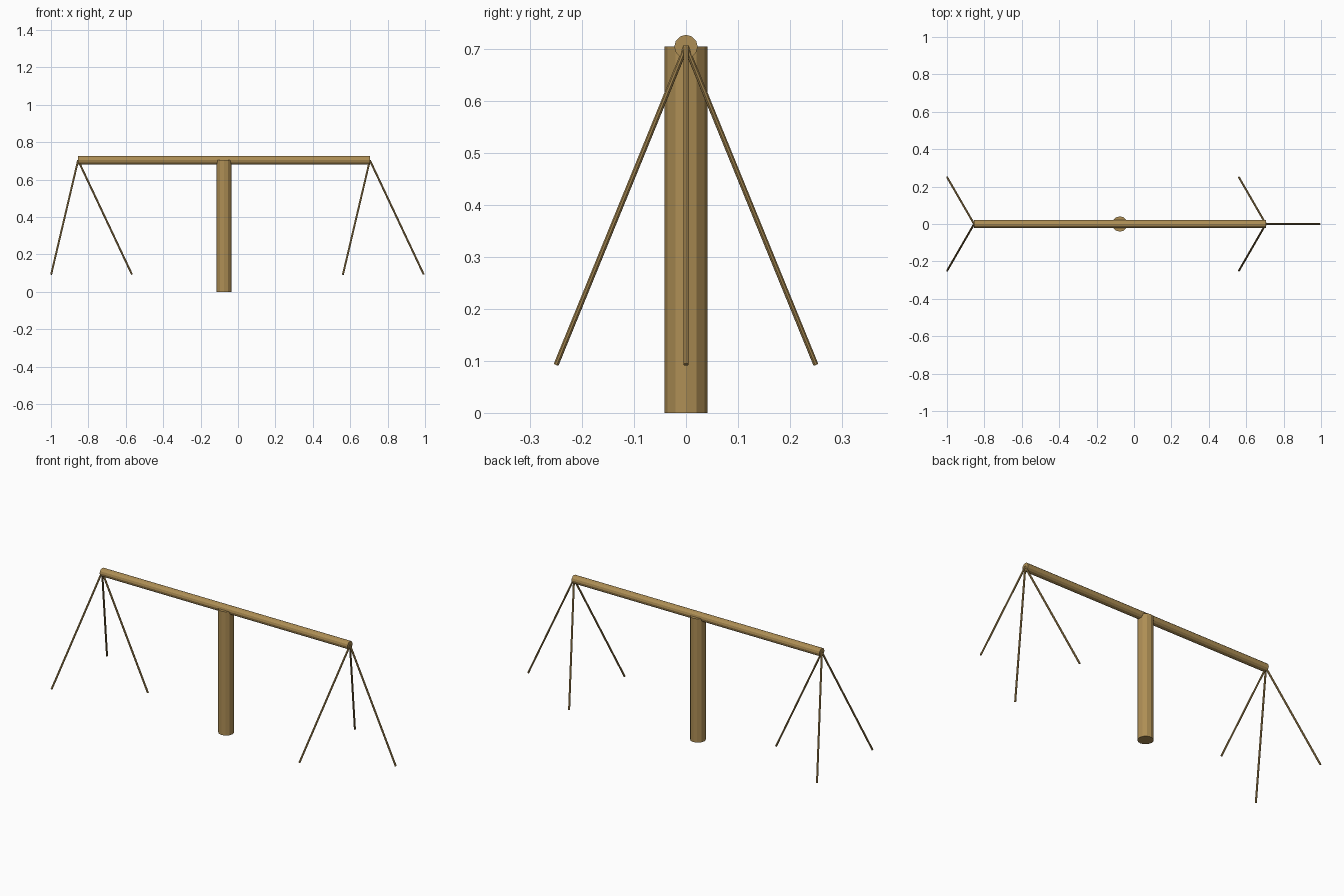
import bpy
from math import cos, sin, radians
from mathutils import Vector

if "Cube" in bpy.data.objects:
    bpy.data.objects.remove(bpy.data.objects["Cube"])

wood = bpy.data.materials.new("wood")
wood.diffuse_color = (0.42, 0.27, 0.09, 1)
wood.use_nodes = True
wood.node_tree.nodes["Principled BSDF"].inputs["Base Color"].default_value = wood.diffuse_color

TOP = 0.704          # beam axis height
CENTRE = -0.075      # post position
ENDS = {"left": -0.855, "right": 0.705}


def rod(name, a, b, radius, sides):
    """Flat-shaded cylinder running from a to b."""
    a, b = Vector(a), Vector(b)
    axis = b - a
    bpy.ops.mesh.primitive_cylinder_add(vertices=sides, radius=radius,
                                        depth=axis.length, location=(a + b) / 2)
    ob = bpy.context.object
    ob.rotation_euler = axis.to_track_quat('Z', 'Y').to_euler()
    ob.name = name
    ob.data.materials.append(wood)
    return ob


# Post and beam
rod("post", (CENTRE, 0, 0), (CENTRE, 0, TOP), 0.041, 12)
rod("beam", (ENDS["left"], 0, TOP), (ENDS["right"], 0, TOP), 0.0225, 12)

# Three splayed hangers at each end of the beam
for side, x in ENDS.items():
    for i in range(3):
        t = radians(120 * i)
        foot = (x + 0.288 * cos(t), 0.288 * sin(t), 0.093)
        rod(f"{side}_hanger_{i + 1}", (x, 0, TOP), foot, 0.0052, 8)
